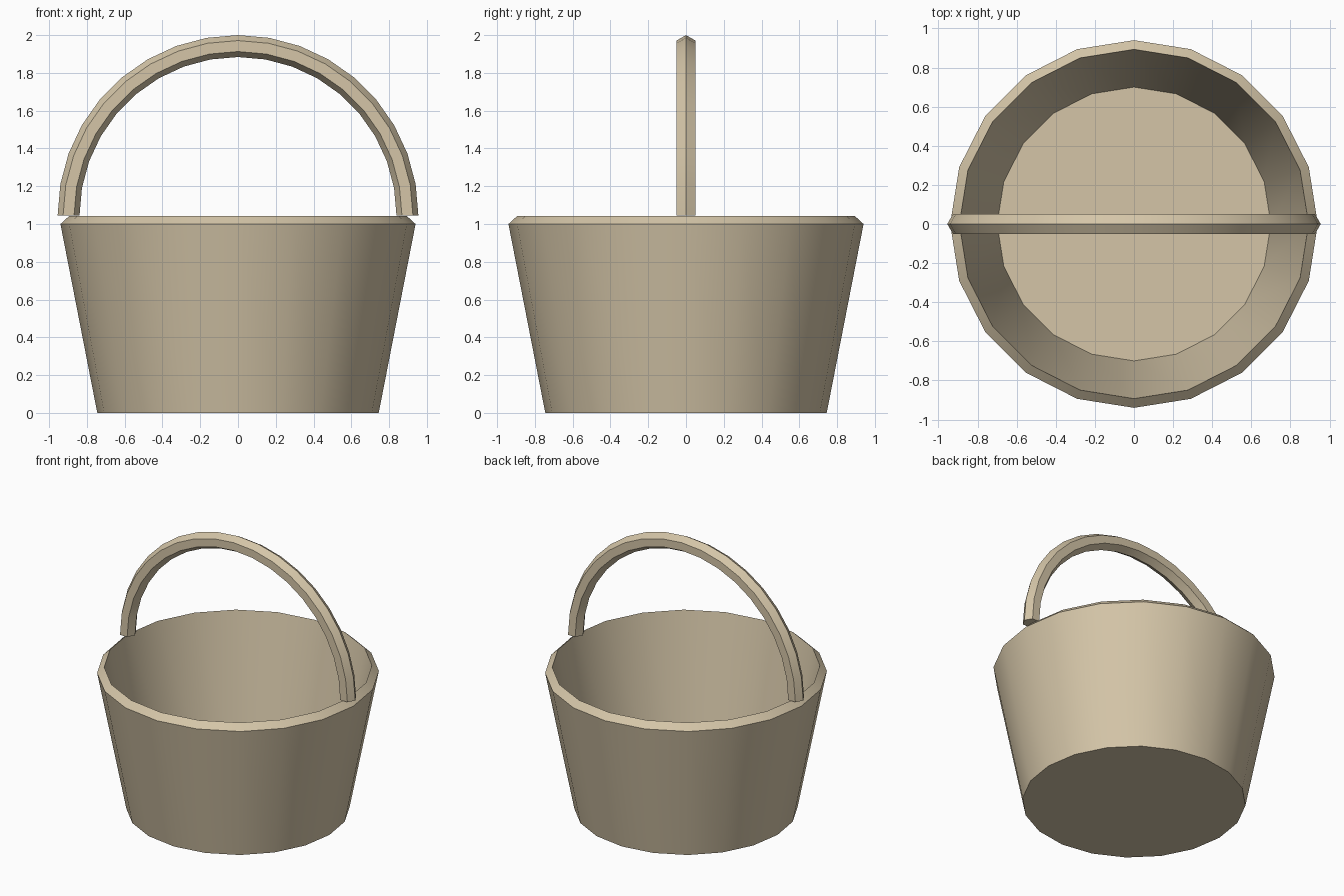
import bpy, bmesh, math
from mathutils import Vector

if "Cube" in bpy.data.objects:
    bpy.data.objects.remove(bpy.data.objects["Cube"])

mat = bpy.data.materials.new("pale wood")
mat.diffuse_color = (0.66, 0.56, 0.39, 1)
mat.use_nodes = True
mat.node_tree.nodes["Principled BSDF"].inputs["Base Color"].default_value = mat.diffuse_color


def ring(bm, radius, z, sides=20):
    return [bm.verts.new((radius * math.sin(math.tau * i / sides),
                          radius * math.cos(math.tau * i / sides), z))
            for i in range(sides)]


def bridge(bm, a, b):
    n = len(a)
    for i in range(n):
        bm.faces.new((a[i], a[(i + 1) % n], b[(i + 1) % n], b[i]))


def finish(bm, name):
    bmesh.ops.recalc_face_normals(bm, faces=bm.faces[:])
    mesh = bpy.data.meshes.new(name)
    bm.to_mesh(mesh)
    bm.free()
    mesh.materials.append(mat)
    ob = bpy.data.objects.new(name, mesh)
    bpy.context.collection.objects.link(ob)
    bpy.ops.object.select_all(action='DESELECT')
    ob.select_set(True)
    bpy.context.view_layer.objects.active = ob
    bpy.ops.object.shade_smooth_by_angle(angle=math.radians(30))


# Bucket: outer wall, sloped rim, inner wall and floor
bm = bmesh.new()
rings = [ring(bm, r, z) for r, z in
         ((0.745, 0), (0.94, 1.0), (0.893, 1.043), (0.70, 0.04))]
for a, b in zip(rings, rings[1:]):
    bridge(bm, a, b)
bm.faces.new(rings[0])
bm.faces.new(rings[-1])
finish(bm, "bucket")

# Handle: hexagonal bar swept along a half circle
bm = bmesh.new()
segments, bend, bar, base = 18, 0.897, 0.058, 1.045
rings = []
for i in range(segments + 1):
    a = math.pi * i / segments
    out = Vector((math.cos(a), 0, math.sin(a)))
    section = []
    for k in range(6):
        t = math.tau * k / 6
        p = out * (bend + bar * math.cos(t))
        section.append(bm.verts.new((p.x, bar * math.sin(t), p.z + base)))
    rings.append(section)
for a, b in zip(rings, rings[1:]):
    bridge(bm, a, b)
bm.faces.new(rings[0])
bm.faces.new(rings[-1])
finish(bm, "handle")
